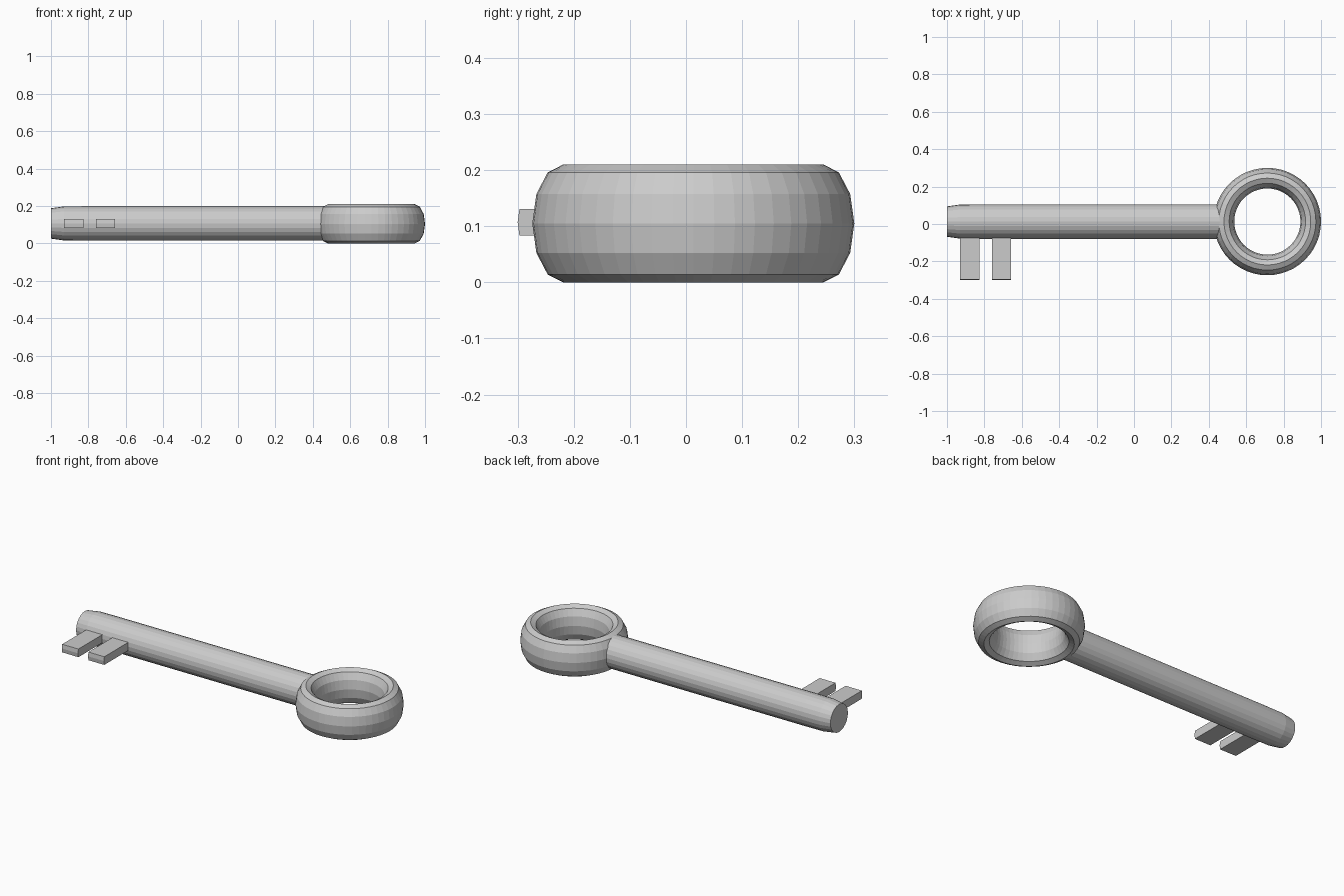
import bpy, bmesh, math

if "Cube" in bpy.data.objects:
    bpy.data.objects.remove(bpy.data.objects["Cube"])

CY, CZ = 0.013, 0.105          # key axis
SIDES, R = 24, 0.092           # shaft sides and radius


def make_object(name, bm):
    bmesh.ops.recalc_face_normals(bm, faces=bm.faces[:])
    mesh = bpy.data.meshes.new(name)
    bm.to_mesh(mesh)
    bm.free()
    obj = bpy.data.objects.new(name, mesh)
    bpy.context.collection.objects.link(obj)
    return obj


def bridge(bm, a, b):
    faces = []
    for i in range(len(a)):
        j = (i + 1) % len(a)
        faces.append(bm.faces.new((a[i], a[j], b[j], b[i])))
    return faces


# Shaft with tapered tip; section cuts line up with the two teeth
bm = bmesh.new()
sections = [(-1.0, 0.081), (-0.93, R - 0.001), (-0.825, R),
            (-0.76, R), (-0.657, R), (0.48, R)]
rings = []
for x, r in sections:
    rings.append([bm.verts.new((x, CY + r * math.cos(math.tau * i / SIDES),
                                CZ + 0.002 + r * math.sin(math.tau * i / SIDES)))
                  for i in range(SIDES)])
strips = [bridge(bm, a, b) for a, b in zip(rings, rings[1:])]
bm.faces.new(rings[0])
bm.faces.new(rings[-1])

# Teeth: the two side faces at -y pulled straight out
for strip in (strips[1], strips[3]):
    pair = [strip[SIDES // 2 - 1], strip[SIDES // 2]]
    out = bmesh.ops.extrude_face_region(bm, geom=pair)
    verts = [g for g in out["geom"] if isinstance(g, bmesh.types.BMVert)]
    bmesh.ops.translate(bm, verts=verts, vec=(0, -0.3 - (CY - R), 0))
    bmesh.ops.delete(bm, geom=[f for f in pair if f.is_valid], context='FACES_ONLY')
make_object("key_shaft", bm)

# Ring handle: torus with a tall oval cross-section
bm = bmesh.new()
MAJOR, MINOR = 48, 12
loops = []
for i in range(MAJOR):
    a = math.tau * i / MAJOR
    loop = []
    for j in range(MINOR):
        t = math.tau * j / MINOR
        r = 0.232 + 0.055 * math.cos(t)
        loop.append(bm.verts.new((0.713 + r * math.cos(a), CY + r * math.sin(a),
                                  CZ + 0.105 * math.sin(t))))
    loops.append(loop)
for i in range(MAJOR):
    bridge(bm, loops[i], loops[(i + 1) % MAJOR])
make_object("key_ring", bm)
